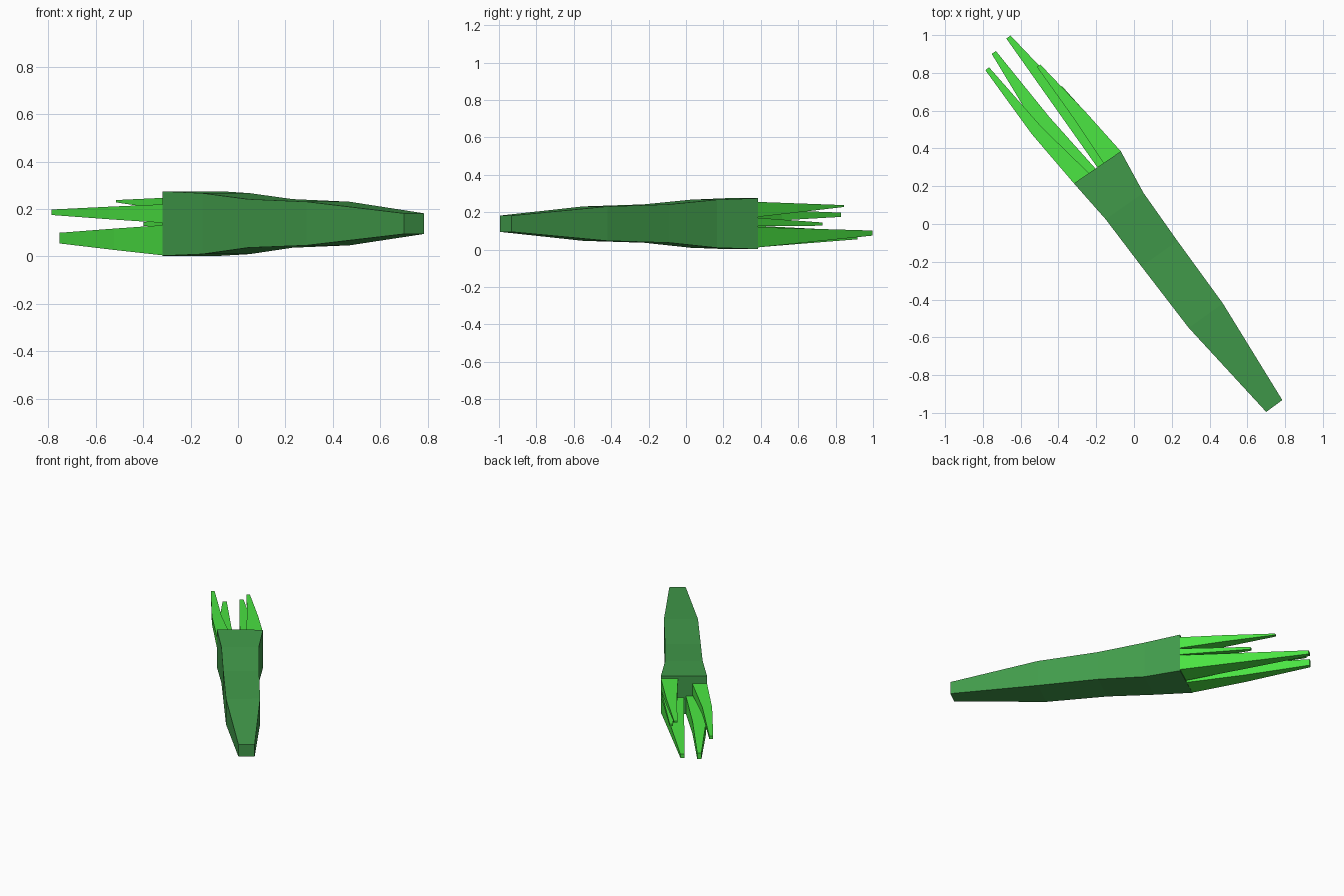
import bpy, bmesh
from mathutils import Vector

if "Cube" in bpy.data.objects:
    bpy.data.objects.remove(bpy.data.objects["Cube"])


def material(name, rgb):
    m = bpy.data.materials.new(name)
    m.diffuse_color = (*rgb, 1)
    m.use_nodes = True
    m.node_tree.nodes["Principled BSDF"].inputs["Base Color"].default_value = m.diffuse_color
    return m


def loft(name, sections, mat):
    """Skin a list of four-cornered sections into a closed, flat-shaded solid."""
    bm = bmesh.new()
    rings = [[bm.verts.new(p) for p in s] for s in sections]
    for a, b in zip(rings, rings[1:]):
        for i in range(4):
            j = (i + 1) % 4
            bm.faces.new((a[i], a[j], b[j], b[i]))
    bm.faces.new(rings[0][::-1])
    bm.faces.new(rings[-1])
    bmesh.ops.recalc_face_normals(bm, faces=bm.faces)
    mesh = bpy.data.meshes.new(name)
    bm.to_mesh(mesh)
    bm.free()
    mesh.materials.append(mat)
    ob = bpy.data.objects.new(name, mesh)
    bpy.context.collection.objects.link(ob)
    return ob


def section(left, right, z0, z1):
    return [Vector((*left, z0)), Vector((*right, z0)),
            Vector((*right, z1)), Vector((*left, z1))]


dark = material("stalk_green", (0.054, 0.33, 0.07))
light = material("leaf_green", (0.069, 0.77, 0.054))

# Tapering square stalk: left edge, right edge, bottom, top
stations = [
    ((-0.318, 0.215), (-0.07, 0.385), 0.003, 0.275),
    ((-0.15, 0.025), (0.05, 0.165), 0.01, 0.267),
    ((0.04, -0.225), (0.23, -0.09), 0.037, 0.242),
    ((0.29, -0.55), (0.47, -0.42), 0.047, 0.231),
    ((0.70, -0.995), (0.785, -0.932), 0.095, 0.182),
]
loft("stalk", [section(*s) for s in stations], dark)

# Pointed leaves growing from the wide end
end_l, end_r = Vector(stations[0][0]), Vector(stations[0][1])
across = (end_r - end_l).normalized()


def leaf(name, u0, u1, z0, z1, tip, tz0, tz1, width, bulge):
    a, b = end_l.lerp(end_r, u0), end_l.lerp(end_r, u1)
    ta, tb = Vector(tip) - across * width / 2, Vector(tip) + across * width / 2
    shift = across * bulge
    mid = section(a.lerp(ta, 0.45) + shift, b.lerp(tb, 0.45) + shift,
                  z0 + (tz0 - z0) * 0.45, z1 + (tz1 - z1) * 0.45)
    loft(name, [section(a, b, z0, z1), mid, section(ta, tb, tz0, tz1)], light)


leaf("leaf_upper_left", 0.0, 0.32, 0.142, 0.22, (-0.777, 0.822), 0.175, 0.198, 0.025, -0.015)
leaf("leaf_lower_left", 0.0, 0.46, 0.005, 0.132, (-0.742, 0.908), 0.055, 0.10, 0.027, -0.01)
leaf("leaf_lower_right", 0.5, 1.0, 0.012, 0.12, (-0.665, 0.99), 0.075, 0.102, 0.027, 0.0)
leaf("leaf_upper_right", 0.63, 1.0, 0.175, 0.255, (-0.505, 0.838), 0.228, 0.238, 0.022, 0.005)
leaf("leaf_middle_right", 0.65, 1.0, 0.125, 0.17, (-0.39, 0.725), 0.128, 0.145, 0.02, 0.0)
